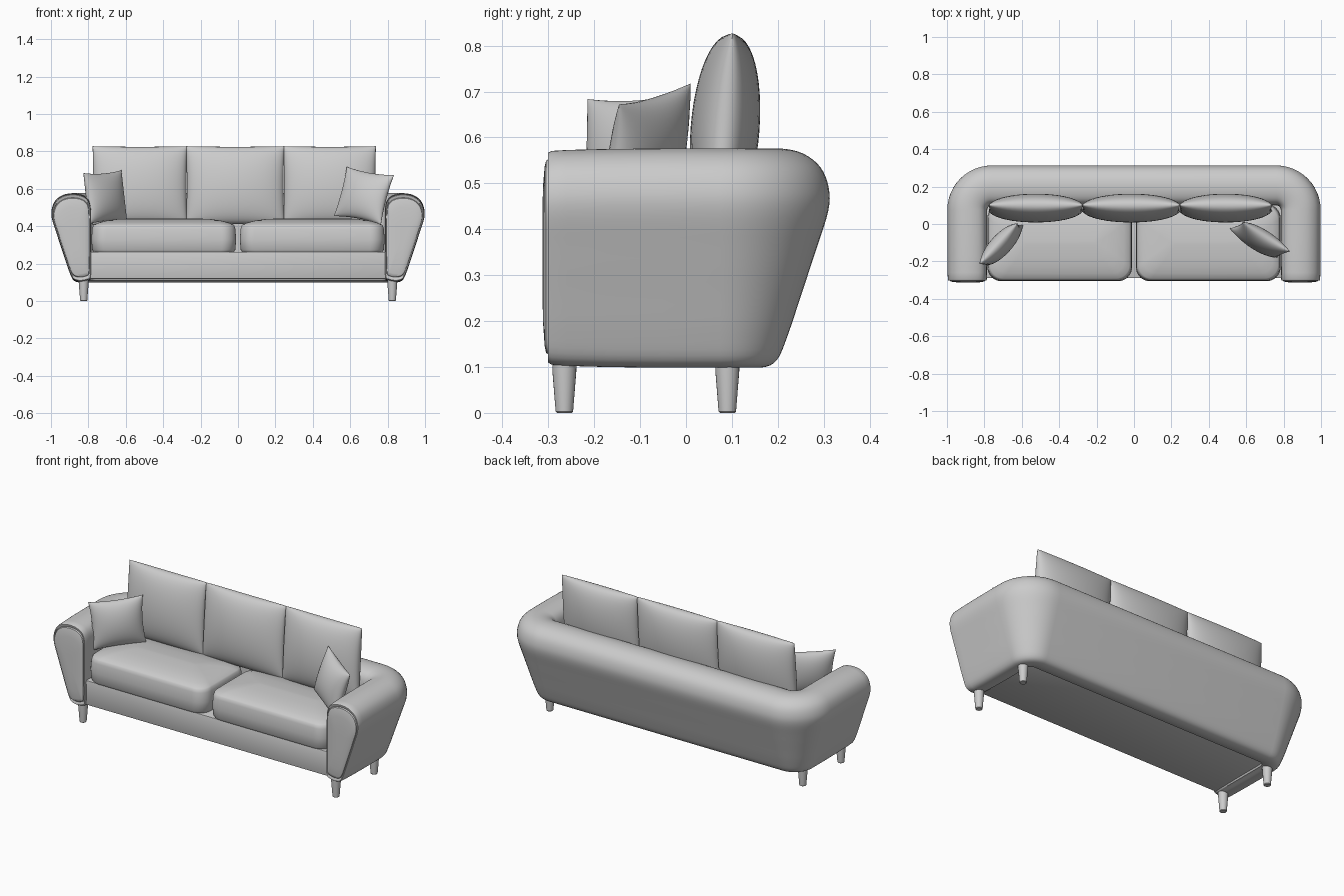
import bpy, bmesh, math
from mathutils import Vector, Matrix

if "Cube" in bpy.data.objects:
    bpy.data.objects.remove(bpy.data.objects["Cube"])


def finish(name, bm, angle=40):
    bmesh.ops.remove_doubles(bm, verts=bm.verts, dist=1e-5)
    bmesh.ops.recalc_face_normals(bm, faces=bm.faces)
    me = bpy.data.meshes.new(name)
    bm.to_mesh(me)
    bm.free()
    ob = bpy.data.objects.new(name, me)
    bpy.context.collection.objects.link(ob)
    bpy.ops.object.select_all(action='DESELECT')
    bpy.context.view_layer.objects.active = ob
    ob.select_set(True)
    bpy.ops.object.shade_smooth_by_angle(angle=math.radians(angle))
    return ob


def loft(name, rings, angle=40):
    """Skin closed rings of equal length and cap both ends."""
    bm = bmesh.new()
    rows = [[bm.verts.new(p) for p in r] for r in rings]
    n = len(rows[0])
    for a, b in zip(rows, rows[1:]):
        for i in range(n):
            j = (i + 1) % n
            bm.faces.new((a[i], a[j], b[j], b[i]))
    bm.faces.new(rows[0])
    bm.faces.new(rows[-1])
    return finish(name, bm, angle)


def smooth_loop(pts, steps=4):
    """Catmull-Rom through a closed list of 2D points."""
    P = [Vector(p) for p in pts]
    out = []
    for i in range(len(P)):
        a, b, c, d = (P[(i + k) % len(P)] for k in (-1, 0, 1, 2))
        for s in range(steps):
            t = s / steps
            out.append(0.5 * (2*b + (c-a)*t + (2*a-5*b+4*c-d)*t*t + (3*b-a-3*c+d)*t**3))
    return out


def rounded_rect(cx, cy, hx, hy, r, z, seg=8):
    r = min(r, hx, hy)
    pts = []
    for k, (sx, sy) in enumerate(((1, 1), (-1, 1), (-1, -1), (1, -1))):
        for i in range(seg + 1):
            a = math.pi / 2 * (k + i / seg)
            pts.append((cx + sx*(hx-r) + r*math.cos(a), cy + sy*(hy-r) + r*math.sin(a), z))
    return pts


def pillow(name, w, h, t, pinch, mat, power=0.5, n=24):
    """Two puffed sheets meeting at an edge seam; local x width, y thickness, z height."""
    bm = bmesh.new()
    for side in (-1, 1):
        g = []
        for i in range(n + 1):
            u = math.sin(math.pi * (i / n - 0.5))
            row = []
            for j in range(n + 1):
                v = math.sin(math.pi * (j / n - 0.5))
                puff = max(0, (1 - u*u) * (1 - v*v)) ** power
                row.append(bm.verts.new(mat @ Vector((
                    w/2 * u * (1 - pinch * (1 - v*v)),
                    side * t/2 * puff,
                    h/2 * v * (1 - pinch * (1 - u*u))))))
            g.append(row)
        for i in range(n):
            for j in range(n):
                bm.faces.new((g[i][j], g[i+1][j], g[i+1][j+1], g[i][j+1]))
    return finish(name, bm, 50)


# Arm and back shell: one section swept along a U path (d = outward offset, z)
X0, Y0, R = 0.785, 0.10, 0.025
section = smooth_loop([(0, .13), (.02, .105), (.065, .099), (.098, .115), (.122, .17),
                       (.152, .26), (.185, .36), (.21, .44), (.211, .49), (.193, .535),
                       (.155, .565), (.105, .576), (.055, .57), (.02, .55), (.003, .51), (0, .43), (0, .28)])
centre = Vector((.1, .36))


def scaled(s):
    return [centre + (p - centre) * s for p in section]


path = [((X0, y), (1, 0), s) for y, s in
        ((-.297, .90), (-.301, .925), (-.301, .955), (-.293, .975), (-.26, .985), (-.17, .995), (-.05, 1))]
for i in range(13):
    a = math.pi / 2 * i / 12
    d = (math.cos(a), math.sin(a))
    path.append(((X0 - R + R*d[0], Y0 - R + R*d[1]), d, 1))
path += [((-x, y), (-dx, dy), s) for (x, y), (dx, dy), s in reversed(path)]
loft("arm_and_back_shell", [[(x + dx*p.x, y + dy*p.x, p.y) for p in scaled(s)]
                            for (x, y), (dx, dy), s in path])

# Padded arm front panels
for side, label in ((-1, "left"), (1, "right")):
    loft("arm_front_panel_" + label,
         [[(side * (X0 + p.x), y, p.y) for p in scaled(s)] for y, s in
          ((-.28, .89), (-.30, .89), (-.305, .875), (-.308, .82), (-.311, .65), (-.313, .4), (-.313, .15))])

# Seat base
bm = bmesh.new()
bmesh.ops.create_cube(bm, size=1, matrix=Matrix.Translation((0, -.07, .19)) @ Matrix.Diagonal((1.61, .44, .145, 1)))
bmesh.ops.bevel(bm, geom=bm.edges[:], offset=.006, segments=2, affect='EDGES', profile=.5)
finish("seat_base", bm)

# Seat cushions with crowned tops
for side, label in ((-1, "left"), (1, "right")):
    rings = [rounded_rect(side * .397, -.10, .384 - k, .203 - k, max(.075 - k * .3, .01), z) for k, z in
             ((.03, .258), (.008, .263), (.001, .275), (-.003, .33), (.001, .385), (.006, .402),
              (.012, .408), (.04, .42), (.08, .43), (.13, .437), (.18, .440), (.198, .441))]
    loft("seat_cushion_" + label, rings)

# Back cushions
tilt = Matrix.Rotation(math.radians(-4.5), 4, 'X')
for x, w, label in ((-.525, .505, "left"), (-.015, .525, "middle"), (.49, .495, "right")):
    pillow("back_cushion_" + label, w, .42, .15, .015,
           Matrix.Translation((x, .085, .618)) @ tilt, .45)


# Throw pillows, each placed by its width and height directions
def frame(c, wide, tall):
    x = Vector(wide).normalized()
    y = Vector(tall).cross(x).normalized()
    z = x.cross(y)
    return Matrix.Translation(c) @ Matrix((x, y, z)).transposed().to_4x4()


pillow("throw_pillow_left", .30, .275, .11, .08, frame((-.71, -.11, .555), (.2, .215, .015), (-.02, .02, .27)))
pillow("throw_pillow_right", .30, .275, .11, .08, frame((.673, -.085, .563), (.25, -.155, -.045), (.055, .04, .255)))

# Tapered legs
for x, sx in ((-.825, "left"), (.825, "right")):
    for y, sy in ((-.265, "front"), (.09, "back")):
        loft(f"{sy}_{sx}_leg",
             [[(x + r*math.cos(a*math.pi/12), y + r*math.sin(a*math.pi/12), z) for a in range(24)]
              for r, z in ((.016, 0), (.019, .003), (.026, .09), (.027, .13))])
